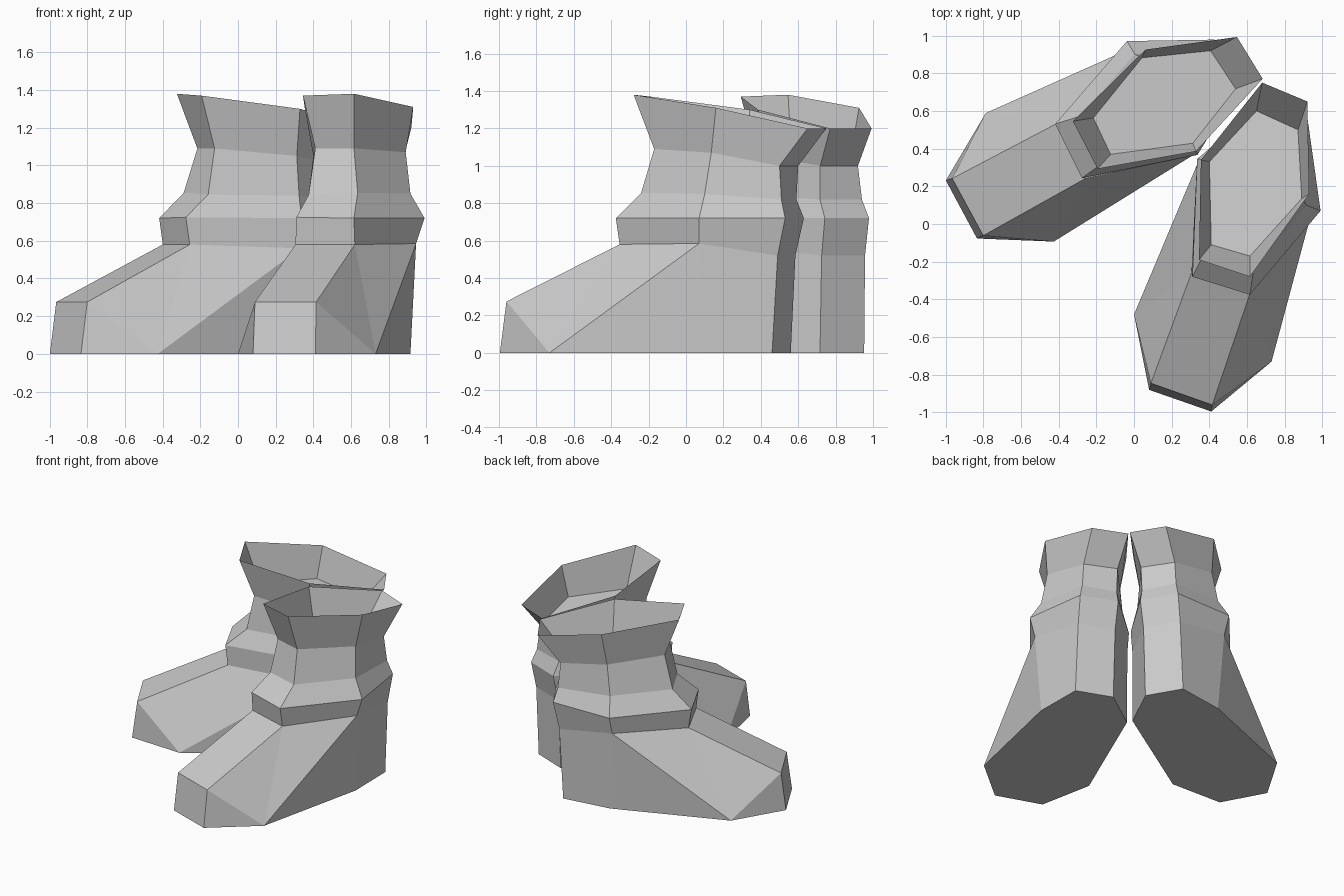
import bpy, bmesh, math
from mathutils import Matrix, Vector

if "Cube" in bpy.data.objects:
    bpy.data.objects.remove(bpy.data.objects["Cube"])

# Shaft cross-sections, top to bottom, each ordered:
# front inner, front outer, outer side, heel outer, heel inner, inner side
RIM = [(.345, -.19, 1.37), (.615, -.28, 1.38), (.93, .16, 1.31),
       (.92, .65, 1.20), (.68, .75, 1.20), (.355, .34, 1.30)]
NECK = [(.41, -.11, 1.09), (.615, -.17, 1.09), (.89, .135, 1.07),
        (.87, .50, 1.00), (.65, .60, 1.00), (.40, .33, 1.05)]
MID = [(.375, -.15, .845), (.635, -.24, .855), (.915, .10, .85),
       (.89, .51, .82), (.65, .59, .82), (.385, .34, .84)]
FLARE = [(.31, -.28, .725), (.615, -.375, .72), (.99, .07, .72),
         (.925, .53, .72), (.67, .63, .72), (.335, .345, .72)]
ANKLE = [(.305, -.26, .58), (.62, -.355, .58), (.945, .07, .585),
         (.91, .49, .52), (.66, .585, .52), (.345, .34, .56)]
TOE_TOP = [(.09, -.845, .275), (.415, -.96, .275)]
# Sole outline: toe inner, toe outer, ball outer, side, heel outer, heel inner, side, ball inner
SOLE = [(.08, -.88), (.41, -.995), (.73, -.73), (.915, .10),
        (.91, .46), (.655, .56), (.36, .355), (0, -.48)]


def make_object(name, bm, matrix, recalc=True):
    bm.transform(matrix)
    if recalc:
        bmesh.ops.recalc_face_normals(bm, faces=bm.faces[:])
    mesh = bpy.data.meshes.new(name)
    bm.to_mesh(mesh)
    bm.free()
    obj = bpy.data.objects.new(name, mesh)
    bpy.context.collection.objects.link(obj)
    return obj


def boot(side, matrix):
    bm = bmesh.new()
    rings = [[bm.verts.new(p) for p in ring] for ring in (RIM, NECK, MID, FLARE, ANKLE)]
    # Shaft walls
    for a, b in zip(rings, rings[1:]):
        for i in range(6):
            j = (i + 1) % 6
            bm.faces.new((a[i], b[i], b[j], a[j]))
    # Foot
    fi, fo, o, ho, hi, inn = rings[-1]
    ti, to = [bm.verts.new(p) for p in TOE_TOP]
    s = [bm.verts.new((x, y, 0)) for x, y in SOLE]
    bm.faces.new(s)
    bm.faces.new((ti, to, s[1], s[0]))
    bm.faces.new((fi, fo, to, ti))
    for front, toe, tip, ball, mid, ank in ((fo, to, s[1], s[2], s[3], o),
                                            (fi, ti, s[0], s[7], s[6], inn)):
        bm.faces.new((toe, tip, ball))
        bm.faces.new((front, toe, ball))
        bm.faces.new((front, ball, ank))
        bm.faces.new((ank, ball, mid))
    heel = [o, ho, hi, inn]
    for i in range(3):
        bm.faces.new((heel[i], s[3 + i], s[4 + i], heel[i + 1]))
    make_object(side + "_boot", bm, matrix)

    # Floor closing the opening at the neck
    bm = bmesh.new()
    bm.faces.new([bm.verts.new(p) for p in NECK])
    make_object(side + "_boot_lining", bm, matrix)


# Second boot is reflected across the vertical plane between the pair
angle = math.radians(49.5)
n = Vector((-math.sin(angle), math.cos(angle), 0))
mirror = Matrix.Translation(n * -.048 + Vector((.012, .013, 0))) @ Matrix.Scale(-1, 4, n)

boot("right", Matrix.Identity(4))
boot("left", mirror)
